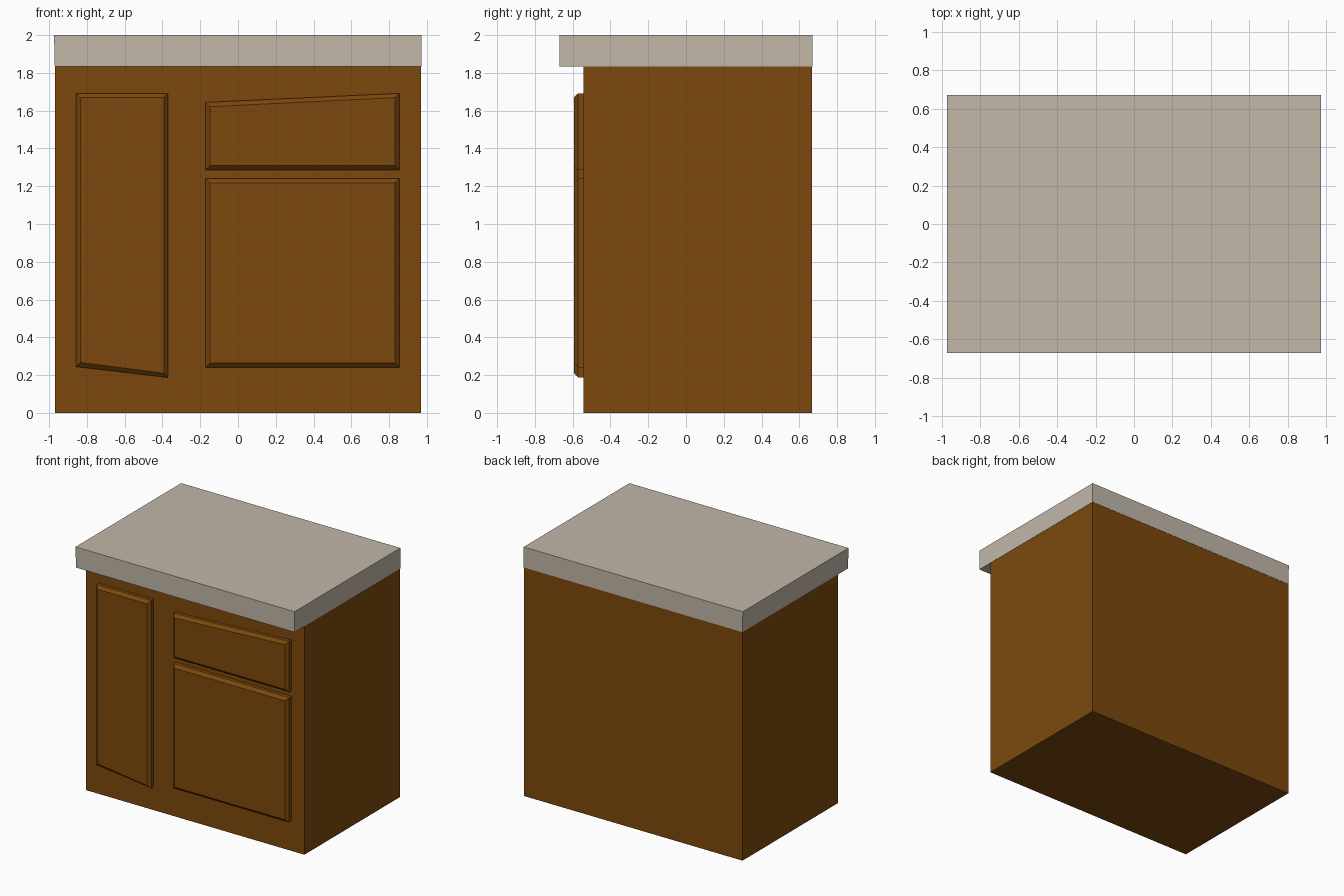
import bpy

if "Cube" in bpy.data.objects:
    bpy.data.objects.remove(bpy.data.objects["Cube"])


def material(name, rgb):
    m = bpy.data.materials.new(name)
    m.diffuse_color = (*rgb, 1)
    m.use_nodes = True
    m.node_tree.nodes["Principled BSDF"].inputs["Base Color"].default_value = m.diffuse_color
    return m


wood = material("brown wood", (0.20, 0.066, 0.004))
stone = material("beige stone", (0.54, 0.475, 0.395))


def loft(name, loops, mat):
    """Closed solid through a stack of four-cornered loops."""
    verts = [v for loop in loops for v in loop]
    faces = [(3, 2, 1, 0)]
    for k in range(len(loops) - 1):
        a = 4 * k
        for i in range(4):
            j = (i + 1) % 4
            faces.append((a + i, a + j, a + 4 + j, a + 4 + i))
    n = len(verts)
    faces.append((n - 4, n - 3, n - 2, n - 1))
    me = bpy.data.meshes.new(name)
    me.from_pydata(verts, [], faces)
    me.materials.append(mat)
    ob = bpy.data.objects.new(name, me)
    bpy.context.collection.objects.link(ob)
    return ob


def rect(x0, x1, y0, y1, z):
    return [(x0, y0, z), (x1, y0, z), (x1, y1, z), (x0, y1, z)]


def panel(name, x0, x1, bottom, top):
    """Raised front with a chamfered rim; bottom and top are (left, right) heights."""
    def loop(y, d):
        return [(x0 + d, y, bottom[0] + d), (x1 - d, y, bottom[1] + d),
                (x1 - d, y, top[1] - d), (x0 + d, y, top[0] - d)]
    loft(name, [loop(-0.535, 0), loop(-0.571, 0), loop(-0.594, 0.023)], wood)


# Cabinet carcass
loft("cabinet_body", [rect(-0.97, 0.97, -0.543, 0.668, 0),
                      rect(-0.97, 0.97, -0.543, 0.668, 1.835)], wood)

# Countertop overhanging the front
loft("countertop", [rect(-0.97, 0.972, -0.67, 0.67, 1.835),
                    rect(-0.974, 0.972, -0.67, 0.67, 2.0)], stone)

# Doors and drawer front, with their slightly skewed edges
panel("tall_door", -0.857, -0.37, (0.244, 0.187), (1.692, 1.692))
panel("drawer_front", -0.172, 0.855, (1.287, 1.287), (1.644, 1.692))
panel("lower_door", -0.172, 0.855, (0.24, 0.24), (1.241, 1.241))
